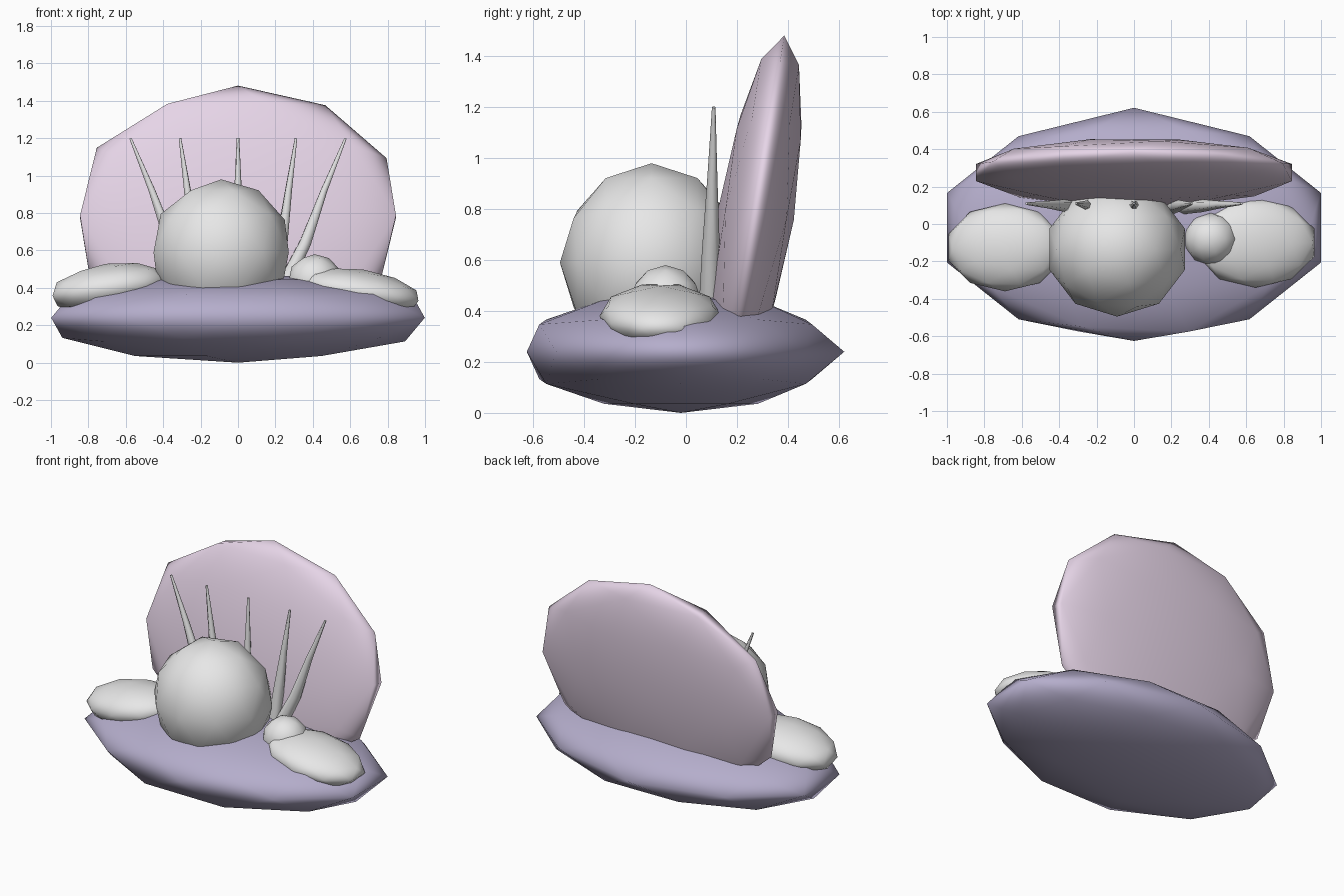
import bpy
from math import radians

cube = bpy.data.objects.get("Cube")
if cube:
    bpy.data.objects.remove(cube, do_unlink=True)


def material(name, rgb):
    mat = bpy.data.materials.new(name)
    mat.use_nodes = True
    color = (*rgb, 1)
    mat.diffuse_color = color
    mat.node_tree.nodes["Principled BSDF"].inputs["Base Color"].default_value = color
    return mat


lavender = material("lavender", (0.46, 0.42, 0.60))
pale_pink = material("pale pink", (0.80, 0.67, 0.81))
light_grey = material("light grey", (0.80, 0.80, 0.80))


def ellipsoid(name, center, radii, mat, tilt_x=0, tilt_y=0):
    """Low-poly smooth ellipsoid."""
    bpy.ops.mesh.primitive_ico_sphere_add(subdivisions=2, radius=1, location=center)
    obj = bpy.context.object
    obj.name = name
    obj.scale = radii
    obj.rotation_euler = (radians(tilt_x), radians(tilt_y), 0)
    bpy.ops.object.shade_smooth()
    obj.data.materials.append(mat)
    return obj


def spine(name, points, mat):
    """Thin tapered spine following a path of (x, z, radius) points."""
    data = bpy.data.curves.new(name, "CURVE")
    data.dimensions = "3D"
    data.bevel_depth = 1
    data.bevel_resolution = 1
    data.use_fill_caps = True
    line = data.splines.new("POLY")
    line.points.add(len(points) - 1)
    for point, (x, z, radius) in zip(line.points, points):
        point.co = (x, 0.085 + 0.02 * z, z, 1)
        point.radius = radius
    line.use_smooth = True
    obj = bpy.data.objects.new(name, data)
    bpy.context.collection.objects.link(obj)
    data.materials.append(mat)


# Lower and upper shells
lower = ellipsoid("lower_shell", (0, -0.02, 0.24), (1.05, 0.605, 0.24), lavender)
for v in lower.data.vertices:
    if v.co.y > 0.99:
        v.co.y = 1.06          # pointed back rim
    elif v.co.y < -0.8 and abs(v.co.z) > 0.3:
        v.co.y *= 1.08         # fuller front lip
ellipsoid("upper_shell", (0, 0.275, 0.78), (0.888, 0.15, 0.71), pale_pink, tilt_x=-9)

# Large ball, side lobes and small ball
ellipsoid("large_ball", (-0.09, -0.135, 0.59), (0.38, 0.36, 0.39), light_grey)
ellipsoid("right_lobe", (-0.69, -0.125, 0.40), (0.32, 0.235, 0.13), light_grey, tilt_y=-8)
ellipsoid("left_lobe", (0.65, -0.1, 0.38), (0.335, 0.24, 0.12), light_grey, tilt_y=9)
ellipsoid("small_ball", (0.41, -0.08, 0.44), (0.145, 0.14, 0.14), light_grey)

# Fan of spines
spine("middle_spine", [(0, 0.3, 0.045), (0, 0.65, 0.033), (0, 0.92, 0.02),
                       (0, 1.2, 0.007)], light_grey)
for side, label in ((1, "left"), (-1, "right")):
    spine(label + "_inner_spine", [(side * x, z, r) for x, z, r in (
        (0.19, 0.3, 0.045), (0.235, 0.65, 0.033), (0.27, 0.92, 0.02),
        (0.31, 1.2, 0.007))], light_grey)
    spine(label + "_outer_spine", [(side * x, z, r) for x, z, r in (
        (0.22, 0.36, 0.045), (0.36, 0.64, 0.035), (0.46, 0.92, 0.02),
        (0.575, 1.2, 0.007))], light_grey)
